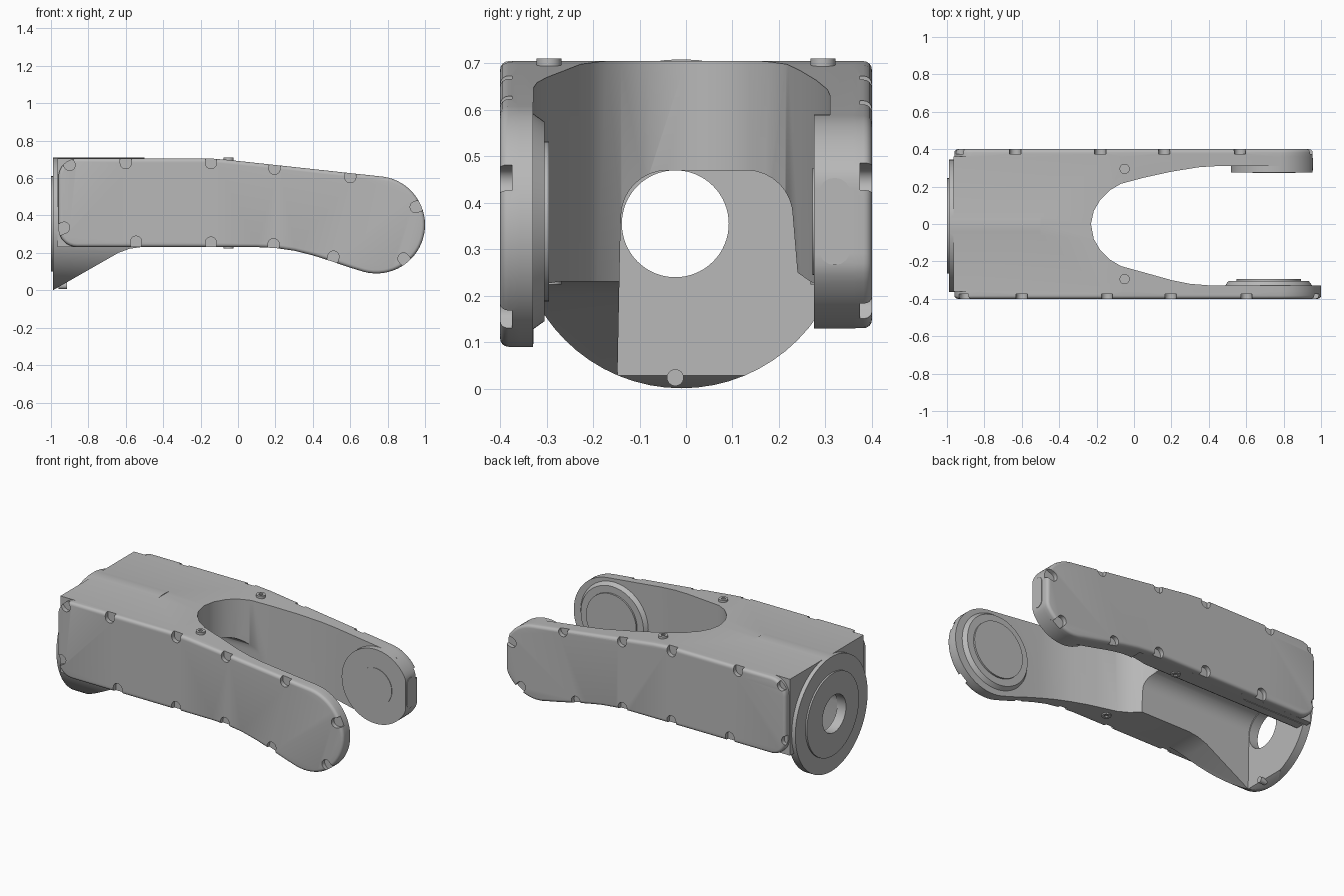
import bpy, bmesh
from math import sin, cos, radians
from mathutils import Vector, Matrix

if "Cube" in bpy.data.objects:
    bpy.data.objects.remove(bpy.data.objects["Cube"])

grey = bpy.data.materials.new("light grey metal")
grey.use_nodes = True
COLOUR = (0.48, 0.48, 0.48, 1)
grey.diffuse_color = COLOUR
grey.node_tree.nodes["Principled BSDF"].inputs["Base Color"].default_value = COLOUR


def finish(name, bm):
    bmesh.ops.recalc_face_normals(bm, faces=bm.faces)
    mesh = bpy.data.meshes.new(name)
    bm.to_mesh(mesh)
    bm.free()
    mesh.materials.append(grey)
    obj = bpy.data.objects.new(name, mesh)
    bpy.context.collection.objects.link(obj)
    return obj


def add_prism(bm, points, vec, bevel=0):
    """Extrude a polygon along vec, optionally rounding the far rim."""
    face = bm.faces.new([bm.verts.new(p) for p in points])
    geom = bmesh.ops.extrude_face_region(bm, geom=[face], use_keep_orig=True)["geom"]
    verts = [g for g in geom if isinstance(g, bmesh.types.BMVert)]
    bmesh.ops.translate(bm, vec=vec, verts=verts)
    if bevel:
        rim = [g for g in geom if isinstance(g, bmesh.types.BMEdge)]
        bmesh.ops.recalc_face_normals(bm, faces=bm.faces)
        bmesh.ops.bevel(bm, geom=rim, offset=bevel, segments=4, profile=0.5,
                        affect='EDGES', clamp_overlap=True)


def prism(name, points, vec, bevel=0):
    bm = bmesh.new()
    add_prism(bm, points, vec, bevel)
    return finish(name, bm)


def prism_y(name, outline, y0, y1, bevel=0):
    return prism(name, [(x, y0, z) for x, z in outline], (0, y1 - y0, 0), bevel)


def rod(name, start, end, r1, r2=None):
    a, b = Vector(start), Vector(end)
    d = b - a
    bm = bmesh.new()
    turn = d.to_track_quat('Z', 'Y').to_matrix().to_4x4()
    bmesh.ops.create_cone(bm, cap_ends=True, segments=64, radius1=r1,
                          radius2=r1 if r2 is None else r2, depth=d.length,
                          matrix=Matrix.Translation((a + b) / 2) @ turn)
    return finish(name, bm)


def combine(target, tool, operation='DIFFERENCE'):
    mod = target.modifiers.new("combine", 'BOOLEAN')
    mod.operation, mod.object, mod.solver = operation, tool, 'EXACT'
    bpy.context.view_layer.objects.active = target
    bpy.ops.object.modifier_apply(modifier=mod.name)
    bpy.data.objects.remove(tool)


def arc(cx, cz, r, a0, a1, n):
    steps = [radians(a0 + (a1 - a0) * i / n) for i in range(n + 1)]
    return [(cx + r * cos(a), cz + r * sin(a)) for a in steps]


# Arm side outlines: straight rear, sloping top, drooping round tip
FRONT_TIP = dict(tip=(0.74, 0.35), r=0.26, limit=1.0,
                 belly=[(0.1, 0.231), (0.2, 0.226), (0.3, 0.212), (0.4, 0.187),
                        (0.5, 0.155), (0.6, 0.121)])
BACK_TIP = dict(tip=(0.748, 0.36), r=0.23, limit=0.955,
                belly=[(0.1, 0.231), (0.2, 0.228), (0.3, 0.218), (0.4, 0.2),
                       (0.5, 0.178), (0.6, 0.156)])


def outline(rear, corner, tip, r, limit, belly):
    low, high = 0.232, 0.705
    pts = list(belly)
    pts += [(min(x, limit), z) for x, z in arc(*tip, r, -105, 82, 32)]
    pts += [(-0.05, high - 0.008), (-0.15, high)]
    if corner:
        pts += arc(rear + corner, high - corner, corner, 90, 180, 8)
        pts += arc(rear + corner, low + corner, corner, 180, 270, 8)
    else:
        pts += [(rear, high), (rear, low)]
    return pts


# Fork body: two halves, joined with the round rear neck
body = prism_y("fork_body", outline(-0.965, 0, **FRONT_TIP), -0.36, 0)
combine(body, prism_y("back_half", outline(-0.965, 0, **BACK_TIP), 0, 0.36), 'UNION')
neck = rod("neck", (-0.99, -0.01, 0.355), (-0.5, -0.01, 0.355), 0.354)
ramp = [(-0.99, 0), (-0.64, 0.2), (-0.58, 0.222), (-0.51, 0.232), (-0.4, 0.232),
        (-0.4, -0.1), (-0.99, -0.1)]
combine(neck, prism_y("ramp_cutter", ramp, -0.5, 0.5))
combine(body, neck, 'UNION')

# Rounded mouth between the two arms
mouth = [(1.2, 0.31), (0.45, 0.31), (0.35, 0.304), (0.2, 0.28), (0.05, 0.247),
         (-0.07, 0.215), (-0.13, 0.18), (-0.18, 0.13), (-0.215, 0.07), (-0.23, 0),
         (-0.215, -0.08), (-0.18, -0.14), (-0.13, -0.19), (-0.07, -0.225),
         (0.05, -0.258), (0.2, -0.3), (0.3, -0.32), (0.4, -0.328), (1.2, -0.33)]
combine(body, prism("mouth_cutter", [(x, y, -0.2) for x, y in mouth], (0, 0, 1.2)))

# Arched cable channel along the underside, open low on the back side
channel = [(-0.15, -0.1), (-0.142, 0.3)] + arc(-0.04, 0.37, 0.1, 180, 90, 8)
channel += arc(0.13, 0.37, 0.1, 90, 0, 8)
channel += [(0.24, 0.25), (0.27, 0.229), (0.45, 0.229), (0.45, -0.1)]
combine(body, prism("channel_cutter", [(-0.94, y, z) for y, z in channel], (1.2, 0, 0)))

# Rear mounting face with a through hole
rear_ring = rod("rear_ring", (-1, -0.01, 0.355), (-0.985, -0.01, 0.355), 0.255)
for part in (body, rear_ring):
    combine(part, rod("bore", (-1.1, -0.023, 0.355), (-0.85, -0.023, 0.355), 0.115))

# Side covers with screw scallops round the rim: x, z, outward angle
SCALLOPS = [(-0.9, 0.67, 125), (-0.6, 0.68, 90), (-0.145, 0.68, 90), (0.195, 0.65, 85),
            (0.6, 0.605, 85), (0.95, 0.445, 20), (0.885, 0.17, -50), (0.51, 0.18, -105),
            (0.19, 0.247, -95), (-0.145, 0.255, -90), (-0.545, 0.26, -90),
            (-0.93, 0.335, 205)]


def cover(name, side, shape, dx, dz):
    plate = prism_y(name, outline(-0.96, 0.1, **shape), side * 0.358, side * 0.4, 0.018)
    bm = bmesh.new()
    for x, z, angle in SCALLOPS:
        x += dx
        z += dz if x > 0.4 and z < 0.3 else 0
        pts = arc(x, z, 0.03, angle + 90, angle + 270, 10)
        out = Vector((cos(radians(angle)), sin(radians(angle)))) * 0.1
        pts += [(pts[-1][0] + out.x, pts[-1][1] + out.y),
                (pts[0][0] + out.x, pts[0][1] + out.y)]
        add_prism(bm, [(px, side * 0.374, pz) for px, pz in pts], (0, side * 0.1, 0))
    combine(plate, finish("scallop_cutter", bm))


cover("front_cover", -1, FRONT_TIP, 0, 0)
cover("back_cover", 1, BACK_TIP, -0.035, 0.02)

# Front arm joint: stepped disc on the inner face
rod("front_joint_base", (0.72, -0.34, 0.36), (0.72, -0.305, 0.36), 0.24, 0.215)
rod("front_joint_ring", (0.72, -0.31, 0.36), (0.72, -0.295, 0.36), 0.172)

# Back arm joint: thick round pad with a flattened tip
pad = [(min(x, 0.955), z) for x, z in arc(0.748, 0.36, 0.23, 0, 354, 59)]
prism_y("back_joint_pad", pad, 0.365, 0.275)
rod("back_joint_disc", (0.748, 0.28, 0.36), (0.748, 0.272, 0.36), 0.115)
tip_pill = arc(0.32, 0.42, 0.034, 0, 180, 8) + arc(0.32, 0.3, 0.034, 180, 360, 8)
prism("back_tip_plate", [(0.95, y, z) for y, z in tip_pill], (0.008, 0, 0))

# Bolt heads above and below the mouth, and under the neck
for label, y in (("front", -0.295), ("back", 0.295)):
    top_bolt = rod(label + "_top_bolt", (-0.05, y, 0.67), (-0.05, y, 0.711), 0.027)
    low_bolt = rod(label + "_low_bolt", (-0.05, y, 0.26), (-0.05, y, 0.224), 0.027)
    combine(top_bolt, rod("socket", (-0.05, y, 0.704), (-0.05, y, 0.75), 0.012))
    combine(low_bolt, rod("socket", (-0.05, y, 0.232), (-0.05, y, 0.2), 0.012))
rod("neck_bolt", (-0.96, -0.023, 0.024), (-0.915, -0.023, 0.024), 0.018)

# Smooth the curved walls, keep edges crisp
bpy.ops.object.select_all(action='DESELECT')
for obj in bpy.context.collection.objects:
    if obj.type == 'MESH':
        obj.select_set(True)
        bpy.context.view_layer.objects.active = obj
bpy.ops.object.shade_smooth_by_angle(angle=radians(32))
